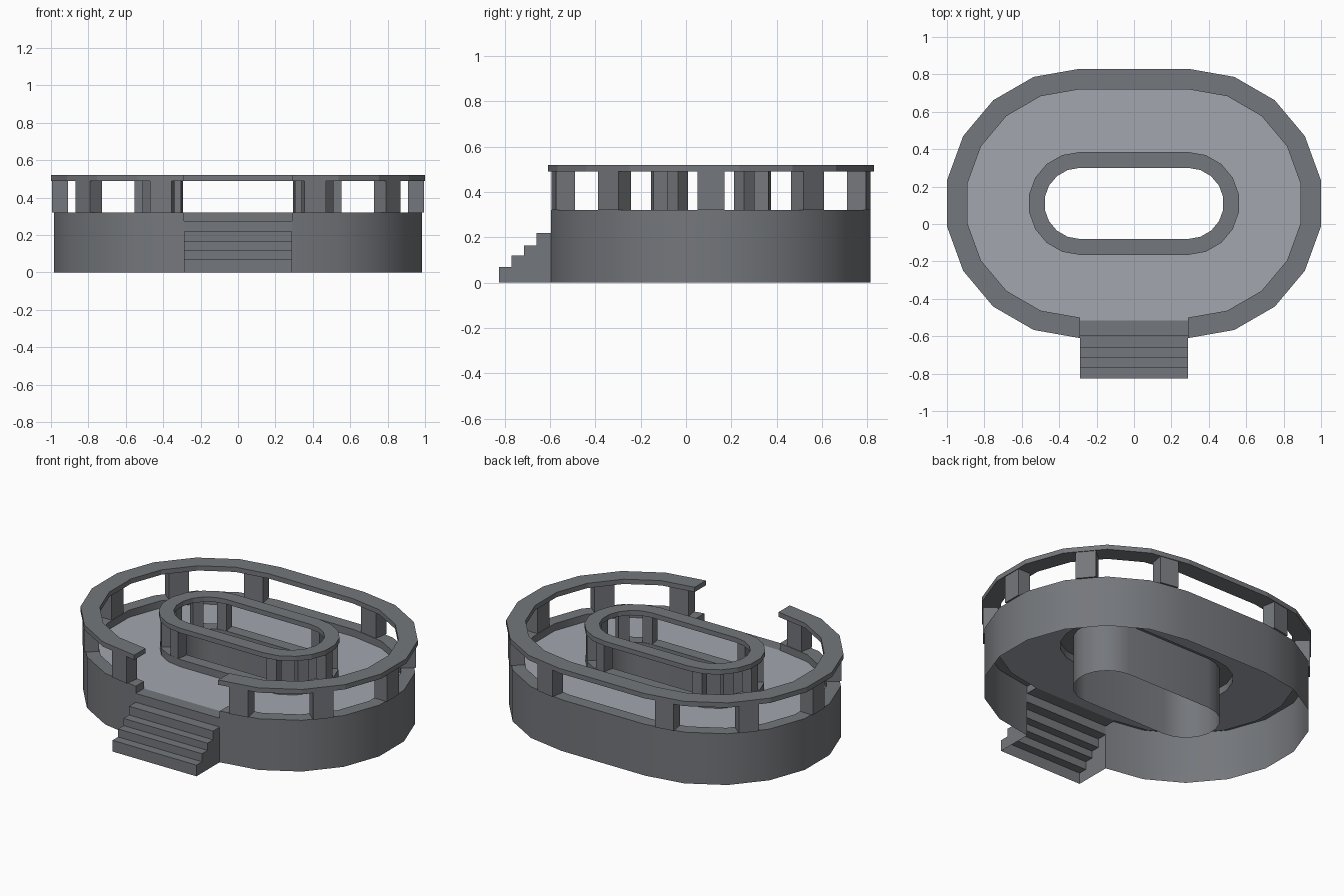
import bpy, bmesh, math
from mathutils import Matrix

if "Cube" in bpy.data.objects:
    bpy.data.objects.remove(bpy.data.objects["Cube"])

CY, HALF = 0.11, 0.29          # oval centre in y, half length of the straight part
FLOOR, CURB, RAIL, TOP = 0.275, 0.32, 0.49, 0.52


def material(name, rgb):
    m = bpy.data.materials.new(name)
    m.diffuse_color = (*rgb, 1)
    m.use_nodes = True
    m.node_tree.nodes["Principled BSDF"].inputs["Base Color"].default_value = m.diffuse_color
    return m


stone = material("dark grey stone", (0.175, 0.185, 0.2))
paving = material("light grey paving", (0.36, 0.38, 0.425))


def finish(bm, name, mat, smooth=False):
    bmesh.ops.remove_doubles(bm, verts=bm.verts, dist=1e-5)
    bmesh.ops.recalc_face_normals(bm, faces=bm.faces)
    me = bpy.data.meshes.new(name)
    bm.to_mesh(me)
    bm.free()
    me.materials.append(mat)
    ob = bpy.data.objects.new(name, me)
    bpy.context.collection.objects.link(ob)
    if smooth:
        bpy.ops.object.select_all(action='DESELECT')
        ob.select_set(True)
        bpy.context.view_layer.objects.active = ob
        bpy.ops.object.shade_smooth_by_angle(angle=math.radians(30))
    return ob


def oval_sweep(bm, profile, gap=False, closed=False):
    """Sweep (radius, z) points round the oval; gap leaves the front straight open."""
    stations = [(HALF, -90 + 20 * i) for i in range(10)] + [(-HALF, 90 + 20 * i) for i in range(10)]
    rings = []
    for cx, deg in stations:
        a = math.radians(deg)
        rings.append([bm.verts.new((cx + r * math.cos(a), CY + r * math.sin(a), z)) for r, z in profile])
    n, k = len(rings), len(profile)
    for i in range(n - 1 if gap else n):
        a, b = rings[i], rings[(i + 1) % n]
        for j in range(k if closed else k - 1):
            j2 = (j + 1) % k
            bm.faces.new((a[j], b[j], b[j2], a[j2]))
    if gap and closed:
        bm.faces.new(rings[0])
        bm.faces.new(rings[-1])


def box_profile(r0, r1, z0, z1):
    return [(r0, z0), (r1, z0), (r1, z1), (r0, z1)]


def posts(name, radius, width, depth):
    bm = bmesh.new()
    for cx, base in ((HALF, 0), (-HALF, 180)):
        for deg in (-80, -40, 0, 40, 80):
            m = (Matrix.Translation((cx, CY, (CURB + RAIL) / 2))
                 @ Matrix.Rotation(math.radians(base + deg), 4, 'Z')
                 @ Matrix.Translation((radius, 0, 0))
                 @ Matrix.Diagonal((depth, width, RAIL - CURB, 1)))
            bmesh.ops.create_cube(bm, size=1, matrix=m)
    finish(bm, name, stone)


# Outer wall with its curb, open at the entry
bm = bmesh.new()
oval_sweep(bm, [(0.705, 0), (0.705, CURB), (0.625, CURB), (0.625, FLOOR)], gap=True)
for x in (-HALF, HALF):
    bm.faces.new([bm.verts.new((x, CY - r, z)) for r, z in box_profile(0.625, 0.705, FLOOR, CURB)])
finish(bm, "outer_wall", stone, smooth=True)

# Inner well: tube down to the ground, curb around it
bm = bmesh.new()
oval_sweep(bm, [(0.195, 0), (0.195, CURB), (0.268, CURB), (0.268, FLOOR)])
finish(bm, "inner_well", stone, smooth=True)

# Deck floor
bm = bmesh.new()
oval_sweep(bm, [(0.268, FLOOR), (0.625, FLOOR)])
deck = finish(bm, "deck_floor", paving)
if deck.data.polygons[0].normal.z < 0:
    deck.data.flip_normals()

# Handrails
bm = bmesh.new()
oval_sweep(bm, box_profile(0.61, 0.72, RAIL, TOP), gap=True, closed=True)
finish(bm, "outer_handrail", stone)
bm = bmesh.new()
oval_sweep(bm, box_profile(0.19, 0.275, RAIL, TOP), closed=True)
finish(bm, "inner_handrail", stone)

# Rail posts
posts("outer_posts", 0.662, 0.118, 0.085)
posts("inner_posts", 0.229, 0.062, 0.068)

# Entry stairs with threshold (hollow underneath)
steps = [(-0.825, 0), (-0.825, 0.07), (-0.77, 0.07), (-0.77, 0.12), (-0.715, 0.12), (-0.715, 0.165),
         (-0.66, 0.165), (-0.66, 0.22), (-0.595, 0.22), (-0.595, FLOOR), (CY - 0.625, FLOOR)]
bm = bmesh.new()
sides = [[bm.verts.new((x, y, z)) for y, z in steps] for x in (-HALF, HALF)]
left, right = sides
for i in range(len(steps) - 1):
    bm.faces.new((left[i], right[i], right[i + 1], left[i + 1]))
for s in sides:
    bm.faces.new(s[:9] + [bm.verts.new((s[0].co.x, -0.595, 0))])
finish(bm, "entry_stairs", stone)
